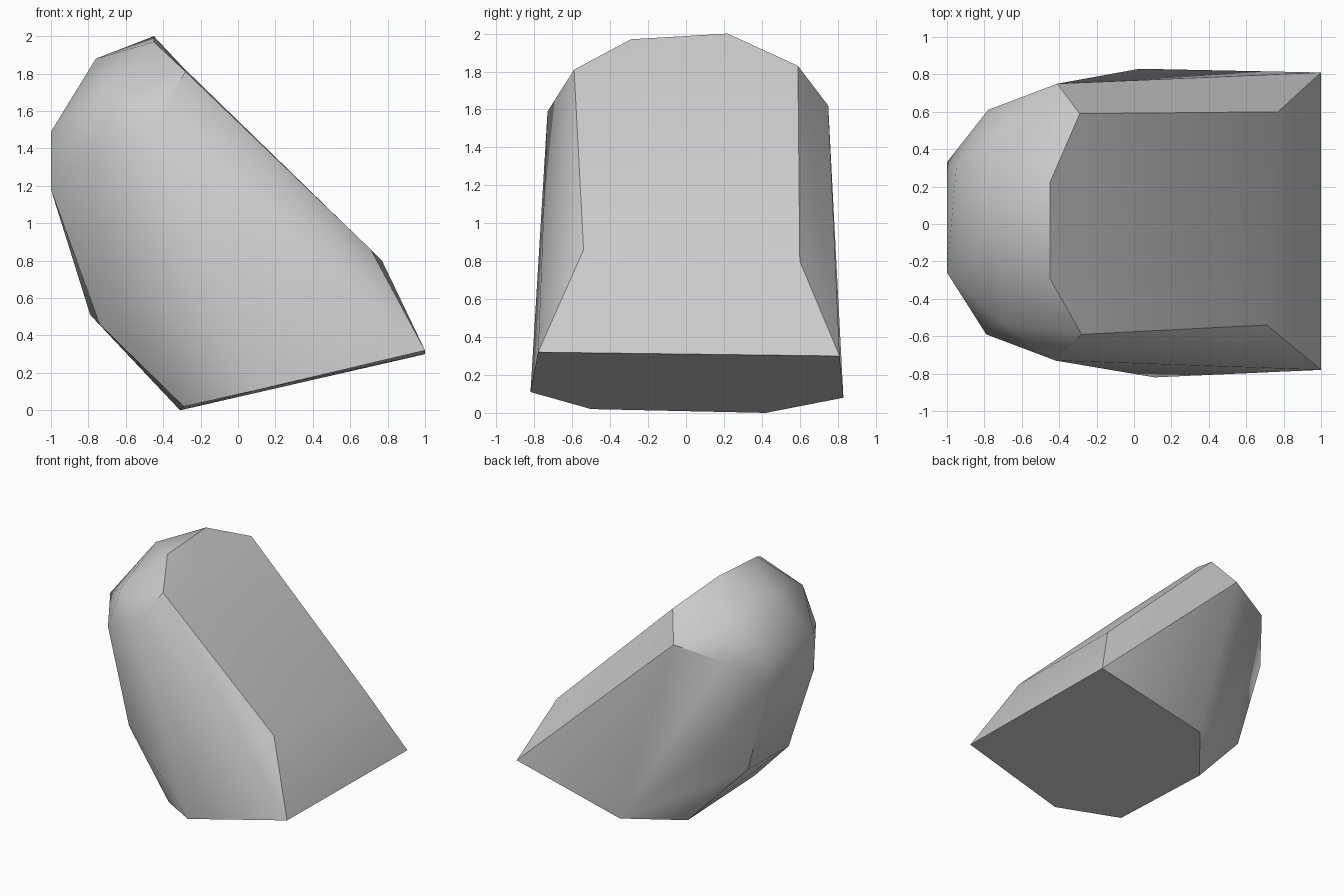
import bpy
import bmesh
from math import radians

# Remove the default object
default_object = bpy.data.objects.get("Cube")
if default_object:
    bpy.data.objects.remove(default_object, do_unlink=True)


def make_material(name, colour):
    material = bpy.data.materials.new(name)
    material.use_nodes = True
    material.diffuse_color = colour
    shader = next(n for n in material.node_tree.nodes if n.type == "BSDF_PRINCIPLED")
    shader.inputs["Base Color"].default_value = colour
    shader.inputs["Roughness"].default_value = 0.9
    return material


def make_boulder(name, outlines, material):
    """Wrap a convex stone around the corner points of its facets."""
    bm = bmesh.new()
    for outline in outlines:
        for corner in outline:
            bm.verts.new(corner)
    hull = bmesh.ops.convex_hull(bm, input=bm.verts)
    spare = [e for e in hull["geom_interior"] if isinstance(e, bmesh.types.BMVert)]
    bmesh.ops.delete(bm, geom=spare, context="VERTS")
    # Merge triangles that lie in nearly the same plane
    bmesh.ops.dissolve_limit(bm, angle_limit=radians(2.5),
                             verts=bm.verts, edges=bm.edges)
    bmesh.ops.recalc_face_normals(bm, faces=bm.faces)
    mesh = bpy.data.meshes.new(name)
    bm.to_mesh(mesh)
    bm.free()
    mesh.materials.append(material)
    boulder = bpy.data.objects.new(name, mesh)
    bpy.context.collection.objects.link(boulder)
    return boulder


# Tilted flat underside
underside = [(1, -.78, .32), (1, .81, .3), (.03, .83, .08),
             (-.31, .42, 0), (-.29, -.5, .02), (.11, -.82, .11)]

# Long sloping face and its chamfered flanks
slope = [(.77, .6, .8), (-.29, .59, 1.83), (-.45, .22, 2),
         (-.45, -.29, 1.97), (-.28, -.59, 1.81), (.71, -.54, .86)]
flanks = [(-.41, .75, 1.62), (-.42, -.73, 1.59)]

# Rounded crown
crown = [(-.76, 0, 1.88), (-.72, .48, 1.75), (-.71, -.53, 1.71),
         (-.78, .61, 1.52), (-.79, -.59, 1.39)]

# Steep end and the undercut below it
steep_end = [(-.95, .3, 1.57), (-1, -.26, 1.49), (-1, .33, 1.27), (-1, -.26, 1.18)]
undercut = [(-.79, .31, .51), (-.74, -.3, .46), (-.56, .57, .64), (-.56, -.64, .64)]

stone_grey = make_material("stone grey", (.6, .6, .6, 1))
boulder = make_boulder("boulder",
                       [underside, slope, flanks, crown, steep_end, undercut],
                       stone_grey)

# Soft facets with crisp main edges
bpy.ops.object.select_all(action="DESELECT")
boulder.select_set(True)
bpy.context.view_layer.objects.active = boulder
bpy.ops.object.shade_smooth_by_angle(angle=radians(30))
